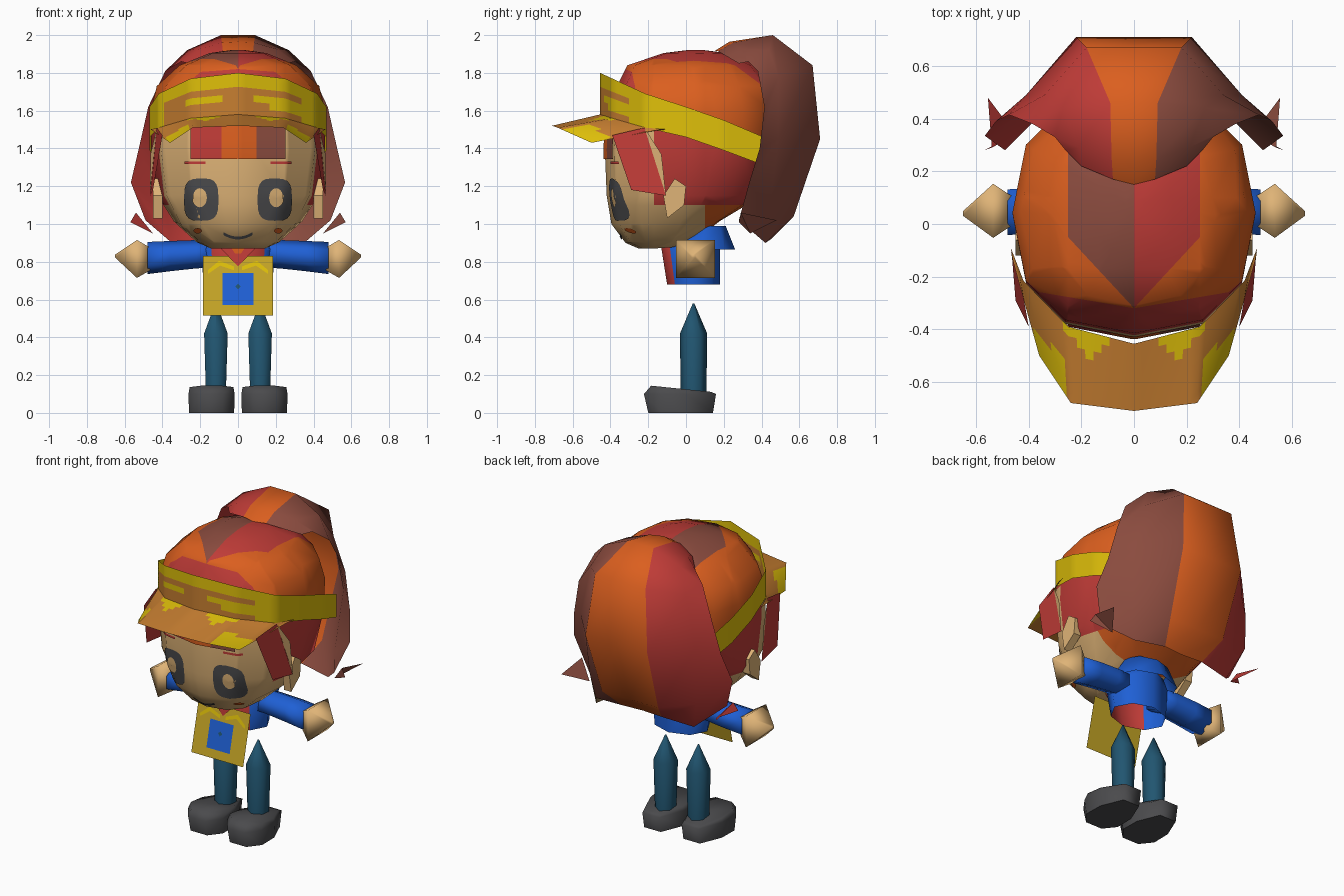
import bpy, bmesh, math
from mathutils import Vector
from mathutils.bvhtree import BVHTree

if "Cube" in bpy.data.objects:
    bpy.data.objects.remove(bpy.data.objects["Cube"])


def material(name, r, g, b):
    m = bpy.data.materials.new(name)
    m.diffuse_color = [*((v / 255) ** 2.2 for v in (r, g, b)), 1]
    m.use_nodes = True
    m.node_tree.nodes["Principled BSDF"].inputs["Base Color"].default_value = m.diffuse_color
    return m


RED = material("red", 190, 62, 58)
ORANGE = material("orange", 218, 95, 36)
BROWN = material("brown", 138, 77, 65)
YELLOW = material("yellow", 222, 190, 18)
MUSTARD = material("mustard", 196, 164, 42)
TAN = material("tan_orange", 197, 125, 52)
SKIN = material("skin", 222, 178, 118)
BLUE = material("blue", 36, 96, 212)
TEAL = material("teal", 38, 86, 112)
GREY = material("grey", 76, 76, 78)


def finish(name, bm, mats, rule=None, angle=70, normals=True):
    if normals:
        bmesh.ops.recalc_face_normals(bm, faces=bm.faces)
    bm.normal_update()
    for f in bm.faces:
        if rule:
            f.material_index = mats.index(rule(f.calc_center_median(), f.normal))
    me = bpy.data.meshes.new(name)
    bm.to_mesh(me)
    bm.free()
    ob = bpy.data.objects.new(name, me)
    bpy.context.collection.objects.link(ob)
    for m in mats:
        me.materials.append(m)
    bpy.ops.object.select_all(action='DESELECT')
    ob.select_set(True)
    bpy.context.view_layer.objects.active = ob
    bpy.ops.object.shade_smooth_by_angle(angle=math.radians(angle))
    return ob


def grid(rows, closed=False, caps=""):
    """Skin rows of points with quads; caps may hold 'first' and 'last'."""
    bm = bmesh.new()
    vs = [[bm.verts.new(p) for p in r] for r in rows]
    n = len(rows[0])
    for a, b in zip(vs, vs[1:]):
        for i in range(n if closed else n - 1):
            j = (i + 1) % n
            bm.faces.new((a[i], a[j], b[j], b[i]))
    if "first" in caps:
        bm.faces.new(vs[0][::-1])
    if "last" in caps:
        bm.faces.new(vs[-1])
    return bm


ENDS = "first last"


def polys(name, verts, faces, mats, normals=True):
    bm = bmesh.new()
    vs = [bm.verts.new(v) for v in verts]
    for f in faces:
        bm.faces.new([vs[i] for i in f])
    return finish(name, bm, mats, None, 20, normals)


def spow(v, p):
    return math.copysign(abs(v) ** p, v) if abs(v) > 1e-6 else 0


def oval(z, hx, yf, yb, n=12, cx=0, p=1):
    cy, ry = (yf + yb) / 2, (yb - yf) / 2
    return [(cx + hx * spow(math.sin(math.tau * i / n), p), cy - ry * spow(math.cos(math.tau * i / n), p), z)
            for i in range(n)]


def both(points):
    """Mirror a half path that starts on the centre line."""
    return [(-x, y, z) for x, y, z in points[:0:-1]] + list(points)


# Head: face and banded hair cap, with the underside rising to the back
head_rings = [(.87, .16, -.25, .12), (.90, .22, -.32, .18), (1.0, .34, -.395, .34), (1.15, .425, -.42, .42),
              (1.4, .46, -.43, .49), (1.6, .462, -.415, .5), (1.73, .43, -.365, .46), (1.84, .31, -.31, .38),
              (1.905, .15, -.12, .22), (1.92, .04, 0, .1)]
bm = grid([oval(*r, p=.82) for r in head_rings], True, ENDS)
for v in bm.verts:
    if v.co.z < 1.15:
        v.co.z += max(0, v.co.y + .08) * .5 * (1.15 - v.co.z) / .28
cuts = [((0, -.17, 0), (0, 1, 0)), ((0, .1, 0), (0, 1, 0)), ((0, 0, 1.1), (0, 0, 1)), ((0, 0, 1.5), (0, 0, 1)),
        ((0, 0, 1.53), (0, .341, 1)), ((0, 0, 0), (1, 0, 0)), ((.25, 0, 0), (1, 0, 0)), ((-.25, 0, 0), (1, 0, 0)),
        ((0, -.32, 0), (.27, -.25, 0)), ((0, -.32, 0), (.27, .25, 0)),
        ((0, -.32, 0), (-.17, 1, 0)), ((0, -.32, 0), (.17, 1, 0))]
for co, no in cuts:
    bmesh.ops.bisect_plane(bm, geom=bm.verts[:] + bm.edges[:] + bm.faces[:], plane_co=co,
                           plane_no=Vector(no).normalized(), dist=.002)


def head_rule(c, n):
    if c.z > 1.53 - .341 * c.y:
        if c.y < -.32 + .17 * abs(c.x):
            return RED
        if abs(c.x) > min(.25, .25 * (c.y + .32) / .27):
            return ORANGE
        return RED if c.x > 0 else BROWN
    if c.z < 1.1:
        return SKIN if c.y < .1 else ORANGE
    return SKIN if c.y < -.17 and c.z < 1.5 else RED


bmesh.ops.recalc_face_normals(bm, faces=bm.faces)
tree = BVHTree.FromBMesh(bm)
finish("head", bm, [RED, ORANGE, BROWN, SKIN], head_rule)


def on_face(x, z, lift):
    hit = tree.ray_cast(Vector((x, -2, z)), Vector((0, 1, 0)))
    return hit[0] + hit[1] * lift


def disc(name, cx, cz, rx, rz, mat, lift=.006, power=1.0):
    """Flat patch of rounded shape laid on the face."""
    def pt(t, a):
        return on_face(cx + t * rx * spow(math.sin(a), power), cz + t * rz * spow(math.cos(a), power), lift)
    rows = [[pt(t, math.tau * i / 20) for i in range(20)] for t in (.02, .35, .7, 1)]
    finish(name, grid(rows, True), [mat])


def strip(name, x0, x1, zlow, zhigh, mat, lift=.006):
    rows = [[on_face(x, zlow(x) + (zhigh(x) - zlow(x)) * k / 4, lift)
             for x in [x0 + (x1 - x0) * i / 10 for i in range(11)]] for k in range(5)]
    finish(name, grid(rows), [mat])


# Eyes, brows, cheeks, mouth, fringe
for s, side in ((1, "right"), (-1, "left")):
    disc(side + "_eye", s * .192, 1.13, .09, .112, GREY, .006, .62)
    disc(side + "_eye_shine", s * .2, 1.14, .037, .05, SKIN, .009)
    disc(side + "_cheek", s * .21, .968, .022, .014, ORANGE)
    strip(side + "_brow", s * .17, s * .28, lambda x: 1.318, lambda x: 1.332, RED)
strip("mouth", -.075, .075, lambda x: .922 + 4 * x * x, lambda x: .937 + 4 * x * x, GREY)
for nm, a, b, m in (("left", -.25, -.085, RED), ("middle", -.085, .095, ORANGE), ("right", .095, .25, BROWN)):
    strip(nm + "_fringe", a, b, lambda x: 1.345, lambda x: 1.54, m, .009)

# Large hair shell at the back: centre, inner, outer and edge columns
centre = [(0, .15, 1.915), (0, .23, 1.965), (0, .46, 2.0), (0, .67, 1.84), (0, .71, 1.45), (0, .57, 1.04), (0, .44, .92)]
inner = [(.08, .17, 1.915), (.085, .25, 1.96), (.09, .46, 2.0), (.18, .67, 1.84), (.22, .71, 1.45), (.2, .57, 1.04),
         (.14, .45, .92)]
outer = [(.2, .22, 1.885), (.21, .29, 1.925), (.27, .44, 1.92), (.34, .49, 1.78), (.41, .49, 1.45), (.38, .44, 1.06),
         (.35, .42, .9)]
edge = [(.26, .28, 1.85), (.3, .33, 1.86), (.385, .38, 1.81), (.475, .415, 1.62), (.525, .39, 1.4), (.567, .335, 1.22),
        (.49, .28, 1.02)]
bm = grid([both(r) for r in zip(centre, inner, outer, edge)])
bm.normal_update()
if sum(f.normal.dot(f.calc_center_median() - Vector((0, .3, 1.4))) for f in bm.faces) < 0:
    bmesh.ops.reverse_faces(bm, faces=bm.faces)
for f in bm.faces:
    xs = [v.co.x for v in f.verts]
    f.material_index = 0 if max(map(abs, xs)) < .23 and min(map(abs, xs)) < .01 else (1 if sum(xs) > 0 else 2)
finish("back_hair", bm, [ORANGE, BROWN, RED], None, 70, False)

# Headband and visor
xy = [(0, -.455), (.25, -.39), (.42, -.215), (.468, 0), (.468, .2), (.425, .4)]
top = both([(x, y, z) for (x, y), z in zip(xy, (1.8, 1.77, 1.69, 1.62, 1.55, 1.465))])
low = both([(x, y, z) for (x, y), z in zip(xy, (1.58, 1.56, 1.51, 1.46, 1.39, 1.315))])


def fill(a, b, n, m):
    """Subdivide the ribbon between two paths, n rows by m steps."""
    def dense(p):
        return [Vector(p[i]).lerp(p[i + 1], k / m) for i in range(len(p) - 1) for k in range(m)] + [Vector(p[-1])]
    return grid([[p.lerp(q, k / n) for p, q in zip(dense(a), dense(b))] for k in range(n + 1)])


def band_rule(c, n):
    h = c.z - (1.58 - .36 * abs(c.x) ** 1.6)
    if c.x > .33 or c.x < -.4 or c.y > -.2 or h > .15:
        return YELLOW
    if .08 < c.x and .06 < h < .12 or -.27 < c.x < -.1 and .08 < h < .12:
        return YELLOW
    return TAN


finish("headband", fill(low, top, 6, 6), [YELLOW, TAN], band_rule)
brim = both([(0, -.71, 1.52), (.24, -.68, 1.51), (.36, -.5, 1.43), (.46, -.14, 1.5)])
root = both([(0, -.455, 1.58), (.25, -.39, 1.56), (.42, -.215, 1.51), (.468, -.09, 1.5)])


def brim_rule(c, n):
    spot = abs(abs(c.x) - .17) < .09 and c.y > -.51 + abs(abs(c.x) - .17)
    side = abs(c.x) > .26 and abs(c.x) * .8 - c.y > .715
    return YELLOW if spot or side else TAN


finish("visor", fill(brim, root, 8, 8), [YELLOW, TAN], brim_rule)

# Mirrored parts
for s, side in ((1, "right"), (-1, "left")):
    def mir(pts):
        return [(s * x, y, z) for x, y, z in pts]
    # side locks, skin-coloured sideburn behind
    polys(side + "_lock", mir([(.4, -.39, 1.47), (.43, -.22, 1.51), (.465, -.106, 1.15), (.45, -.29, 1.18)]),
          [(0, 1, 2, 3)], [RED])
    polys(side + "_sideburn", mir([(.43, -.22, 1.51), (.463, -.13, 1.37), (.467, -.106, 1.15)]), [(0, 1, 2)], [SKIN])
    # ears
    ear = [(-.12, 1.15), (-.06, 1.24), (0, 1.2), (-.01, 1.1), (-.1, 1.03)]
    finish(side + "_ear", grid([mir([(x, y, z) for y, z in ear]) for x in (.4, .45)], True, ENDS), [SKIN], None, 20)
    # flicked hair tips: thin blades
    polys(side + "_hair_tip", mir([(.54, .29, 1.06), (.45, .34, .95), (.555, .48, 1.02), (.57, .28, 1.01)]),
          [(0, 1, 2), (0, 3, 1)], [BROWN if s > 0 else RED])

    # sleeves and hands, built from rings along x
    def limb(name, rings, mat, n):
        rows = [[(s * x, cy + ry * math.cos(math.tau * (i + .5) / n), cz + rz * math.sin(math.tau * (i + .5) / n))
                 for i in range(n)] for x, cy, cz, ry, rz in rings]
        finish(name, grid(rows, True, ENDS), [mat], None, 179)
    limb(side + "_sleeve", [(.12, .05, .84, .09, .07), (.22, .05, .84, .095, .075), (.36, .05, .83, .1, .08),
                            (.48, .045, .82, .1, .085)], BLUE, 6)
    limb(side + "_hand", [(.465, .05, .815, .08, .085), (.535, .05, .815, .145, .142), (.65, .04, .83, .012, .012)],
         SKIN, 4)

    # legs and shoes
    finish(side + "_leg", grid([oval(z, r, .04 - q, .04 + q, 6, s * .117) for z, r, q in
                                ((.08, .06, .068), (.42, .072, .072), (.58, .004, .004))], True, ENDS), [TEAL])
    sole = [(.08, .15), (.2, .15), (.26, .0), (.262, -.13), (.2, -.21), (.08, -.21), (.018, -.13), (.02, .0)]
    rows = [[(s * (.14 + (x - .14) * k), y * ky, zf(y)) for x, y in sole] for k, ky, zf in
            ((.98, .95, lambda y: 0), (1.0, 1.06, lambda y: .1), (.95, .88, lambda y: .125 - .09 * y))]
    finish(side + "_shoe", grid(rows, True, ENDS), [GREY])

# Torso with red front and open hem, flared collar
finish("torso", grid([oval(z, h, f, .18, 8) for z, h, f in ((.68, .18, -.1), (.87, .2, -.13), (.93, .15, -.1))],
                     True, "last"),
       [BLUE, RED], lambda c, n: RED if c.y < -.06 and abs(c.x) < .1 else BLUE)
finish("collar", grid([oval(.865, .22, -.12, .26, 8), oval(.99, .15, 0, .21, 8)], True, "last"), [BLUE])


# Apron hanging forward, trim, pocket, neck scarf
def plate(name, pts, lift, mat):
    polys(name, [(x, -.136 - lift - .24 * max(0, .83 - z), z) for x, z in pts], [range(len(pts))], [mat], False)


plate("apron", [(-.185, .515), (.185, .515), (.185, .83), (-.185, .83)], 0, MUSTARD)
for s, side in ((1, "right"), (-1, "left")):
    trim = [(.16, .735), (.16, .755), (.1, .805), (.02, .775), (.02, .755), (.095, .78)]
    plate(side + "_apron_trim", [(s * x, z) for x, z in trim][::s], .003, YELLOW)
plate("pocket", [(-.083, .57), (.083, .57), (.083, .74), (-.083, .74)], .005, BLUE)
plate("pocket_button", [(-.015, .67), (0, .655), (.015, .67), (0, .685)], .008, TEAL)
plate("scarf", [(-.1, .88), (0, .775), (.1, .88)], .005, RED)
plate("scarf_fold", [(-.04, .88), (0, .82), (.04, .88)], .008, ORANGE)
